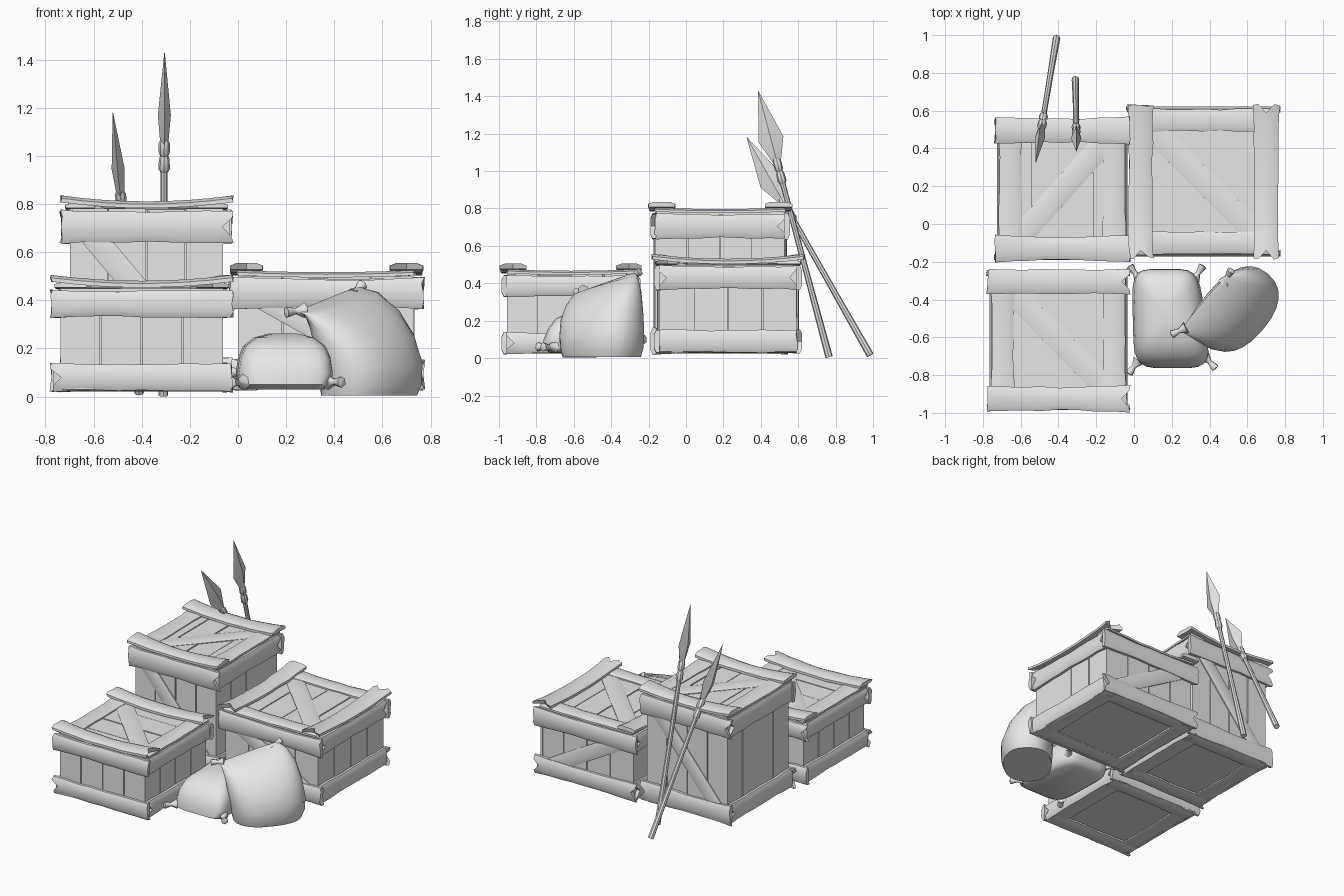
import bpy, bmesh, random
from math import sin, cos, pi, radians, copysign
from mathutils import Vector as V

random.seed(4)
if "Cube" in bpy.data.objects:
    bpy.data.objects.remove(bpy.data.objects["Cube"], do_unlink=True)

grey = bpy.data.materials.new("plain_grey")
grey.use_nodes = True
grey.diffuse_color = (0.8, 0.8, 0.8, 1)
grey.node_tree.nodes["Principled BSDF"].inputs["Base Color"].default_value = (0.8, 0.8, 0.8, 1)
X, Y, Z = V((1, 0, 0)), V((0, 1, 0)), V((0, 0, 1))


def loft(name, rings, angle=35, caps=None):
    """Skin closed rings of points; caps lists index groups for each end."""
    bm = bmesh.new()
    vs = [[bm.verts.new(p) for p in r] for r in rings]
    n = len(vs[0])
    for a, b in zip(vs, vs[1:]):
        for i in range(n):
            j = (i + 1) % n
            bm.faces.new((a[i], a[j], b[j], b[i]))
    for end in (vs[0], vs[-1]):
        for group in caps or [range(n)]:
            bm.faces.new([end[i] for i in group])
    bmesh.ops.recalc_face_normals(bm, faces=bm.faces)
    me = bpy.data.meshes.new(name)
    bm.to_mesh(me)
    bm.free()
    me.materials.append(grey)
    me.shade_smooth()
    me.set_sharp_from_angle(angle=radians(angle))
    ob = bpy.data.objects.new(name, me)
    bpy.context.collection.objects.link(ob)
    return ob


# Plank cross-section: (across, thickness) with a rounded upper side
SECTION = [(-1, 0), (0, 0), (1, 0), (1, .6), (.6, 1), (0, 1), (-.6, 1), (-1, .6)]
PLANK_CAPS = [(0, 1, 5, 6, 7), (1, 2, 3, 4, 5)]


def plank(name, base, u, w, length, width, thick, bow=0.0, flare=0.12, worn=True):
    """Worn plank along u, facing w, with flared ends and cracked tips."""
    v = w.cross(u)
    cracks = [random.choice((0, 0, .04)) if worn else 0 for _ in range(2)]
    wobble = .008 if worn else 0
    rings, n = [], 8
    for k in range(n + 1):
        s = 2 * k / n - 1
        half = width / 2 * (1 + flare * (s * s - .4)) + random.uniform(-wobble, wobble) / 2
        lift = bow * s * s
        ring = []
        for a, t in SECTION:
            along = s * length / 2
            if a == 0 and k in (0, n):
                along -= s * cracks[k > 0]
            elif k in (0, n):
                along += random.uniform(-wobble, wobble)
            ring.append(base + u * along + v * a * half + w * (t * thick + lift))
        rings.append(ring)
    return loft(name, rings, 40, PLANK_CAPS)


def box(name, c, u, v, w, hu, hv, hw):
    corners = ((-1, -1), (1, -1), (1, 1), (-1, 1))
    return loft(name, [[c + u * a * hu + v * b * hv + w * s * hw for a, b in corners] for s in (-1, 1)])


def boards(name, c, u, v, w, hu, hv, count):
    """Row of boards along u lying on the plane through c."""
    step = 2 * hu / count
    for i in range(count):
        off = u * (-hu + (i + .5) * step)
        box(f"{name}_{i + 1}", c + off, u, v, w, step / 2 - .003, hv, random.uniform(.005, .009))


def crate(name, lo, hi, over, top_diag, diags, wide=.12, thick=.03):
    lo, hi = V(lo), V(hi)
    c, h = (lo + hi) / 2, (hi - lo) / 2
    box(name + "_core", c + Z * .01, X, Y, Z, h.x - .012, h.y - .012, h.z - .012)
    # Four sides: boards, upper and lower rails, optional brace
    for side, n in (("front", -Y), ("right", -X), ("back", Y), ("left", X)):
        u = Z.cross(n)
        along_x = abs(n.y) > .5
        half, dist = (h.x, h.y) if along_x else (h.y, h.x)
        face = c + n * dist
        boards(f"{name}_{side}_board", face - n * .01, u, Z, n, half, h.z - .02, 4)
        rail = 2 * half + (2 * thick + .01 if along_x else 0)
        base = face - n * .004
        plank(f"{name}_{side}_top_rail", base + Z * (h.z - wide * .5 - .005), u, n, rail, wide, thick)
        plank(f"{name}_{side}_bottom_rail", base - Z * (h.z - wide * .5), u, n, rail, wide, thick)
        if side in diags:
            d = u * (2 * half - .12) + Z * diags[side] * (2 * h.z - wide)
            plank(f"{name}_{side}_brace", base, d.normalized(), n, d.length, .1, .014, 0, 0, False)
    # Lid and underside frames
    under = Y if over == X else X
    ho, hu = (h.x, h.y) if over == X else (h.y, h.x)
    top = c + Z * h.z
    boards(name + "_lid_board", top - Z * .002, under if name == "front_crate" else X,
           over if name == "front_crate" else Y, Z, h.y if name == "front_crate" else h.x,
           h.x if name == "front_crate" else h.y, 4)
    d = X * (2 * h.x - .2) + Y * top_diag * (2 * h.y - .2)
    plank(name + "_lid_brace", top, d.normalized(), Z, d.length, .12, .014, 0, 0, False)
    for s in (-1, 1):
        plank(f"{name}_lid_end_{s}", top + over * s * (ho - .045), under, Z, 2 * hu, .12, .022, .008)
        plank(f"{name}_lid_rail_{s}", top + Z * .008 + under * s * (hu - .035), over, Z,
              2 * ho + .07, .13, .028, .024)
        bottom = c - Z * (h.z - .016)
        plank(f"{name}_base_end_{s}", bottom + over * s * (ho - .045), under, -Z, 2 * hu, .11, .016)
        plank(f"{name}_base_rail_{s}", bottom + under * s * (hu - .04), over, -Z, 2 * ho, .11, .02)


crate("front_crate", (-.74, -.96, .025), (-.06, -.27, .445), X, -1, {}, .11)
crate("tall_crate", (-.70, -.165, .025), (-.06, .53, .775), X, 1, {"front": -1, "back": -1}, .13)
crate("wide_crate", (0, -.145, .03), (.735, .595, .495), Y, -1, {"front": -1, "back": 1}, .12)


# Spears: a round shaft, a bound collar and a flat diamond blade
def spear(name, tip, foot):
    tip, foot = V(tip), V(foot)
    axis = (foot - tip).normalized()
    thin = (X - axis * X.dot(axis)).normalized()
    flat = axis.cross(thin)
    full = (foot - tip).length

    def tube(part, profile, n):
        rings = [[tip + axis * d + thin * a * cos(2 * pi * i / n) + flat * b * sin(2 * pi * i / n)
                  for i in range(n)] for d, a, b in profile]
        loft(f"{name}_{part}", rings, 30)

    tube("blade", [(0, .001, .001), (.27, .027, .068), (.4, .016, .02)], 4)
    collar = [(.375, .016), (.39, .023), (.43, .023), (.445, .017), (.46, .022), (.5, .024), (.515, .016)]
    tube("collar", [(d, r, r) for d, r in collar], 8)
    tube("shaft", [(.38, .014, .014), (full * .7, .016, .016), (full, .02, .02)], 8)


spear("upright_spear", (-.305, .385, 1.43), (-.31, .765, .005))
spear("leaning_spear", (-.52, .325, 1.18), (-.41, .985, .015))


# Sacks: stacked rings plus tied corner tufts
def tuft(name, pos, direction):
    pos, d = V(pos), V(direction).normalized()
    a = d.orthogonal().normalized()
    b = d.cross(a)
    profile = [(-.04, .034), (0, .013), (.015, .017), (.045, .024), (.05, .004)]
    loft(name, [[pos + d * t + (a * cos(pi * i / 3) + b * sin(pi * i / 3)) * r for i in range(6)]
                for t, r in profile], 60)


def squircle(angle, power):
    c, s = cos(angle), sin(angle)
    return copysign(abs(c) ** power, c), copysign(abs(s) ** power, s)


N = 24
rings = []
for z, size in ((.03, .82), (.05, .97), (.1, 1), (.16, .95), (.21, .84), (.245, .6), (.262, .25)):
    ring = []
    for i in range(N):
        px, py = squircle(2 * pi * (i + .5) / N, .4)
        half = .192 * (1 - .07 * py)
        ring.append(V((.185 - .02 * py + px * half * size, -.51 + .2 * (z - .05) + py * .262 * size, z)))
    rings.append(ring)
loft("lying_sack", rings, 60)
for i, (px, py, pz) in enumerate(((0, -.755, .06), (.4, -.73, .06), (.005, -.26, .1), (.34, -.26, .1))):
    tuft(f"lying_sack_tuft_{i + 1}", (px, py, pz), (px - .19, py + .5, 0))

# The standing sack narrows to a slanted seam leaning on the other one
along, across = V((.65, .76, 0)), V((.76, -.65, 0))
rings = []
for x, y, z, hl, ht in ((.545, -.45, .005, .225, .16), (.552, -.45, .05, .24, .17), (.55, -.45, .13, .245, .172),
                        (.525, -.45, .23, .245, .155), (.485, -.44, .32, .235, .12),
                        (.43, -.43, .385, .215, .07), (.375, -.42, .405, .195, .012)):
    ring = []
    for i in range(N):
        px, py = squircle(2 * pi * i / N, .85)
        ring.append(V((x, y, z + .13 * z * px)) + along * px * hl + across * py * ht)
    rings.append(ring)
loft("standing_sack", rings, 60)
tuft("standing_sack_low_tuft", (.24, -.565, .355), (-.8, -.4, -.1))
tuft("standing_sack_high_tuft", (.495, -.28, .44), (.3, .5, .35))
